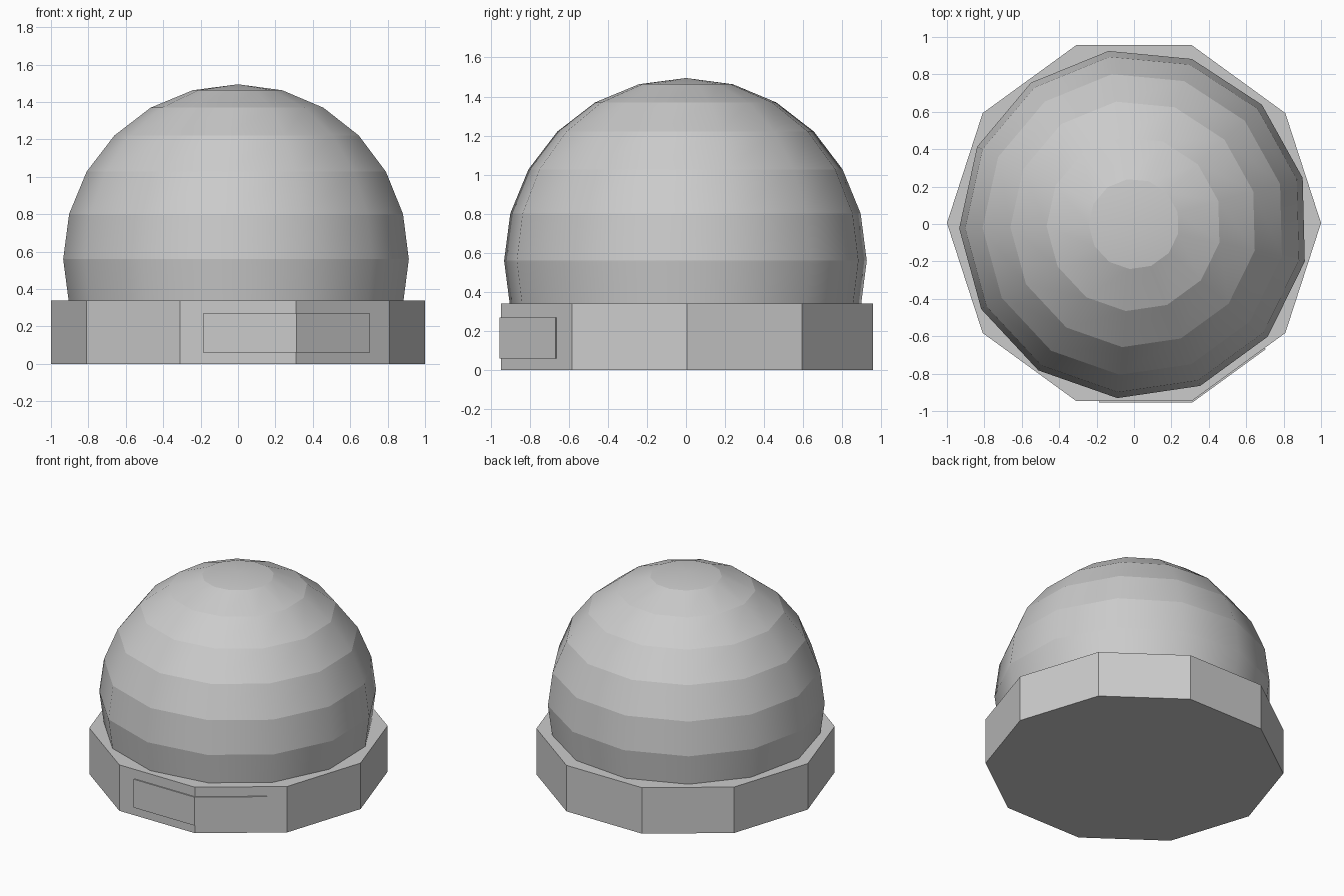
import bpy
import bmesh
from math import sin, cos, radians, tau

cube = bpy.data.objects.get("Cube")
if cube:
    bpy.data.objects.remove(cube, do_unlink=True)

# Single neutral grey
grey = bpy.data.materials.new("neutral_grey")
grey.use_nodes = True
colour = (0.6, 0.6, 0.6, 1)
grey.diffuse_color = colour
grey.node_tree.nodes["Principled BSDF"].inputs["Base Color"].default_value = colour

SHIFT_Y = 0.005
BASE_TOP = 0.34


def finish(name, bm):
    bmesh.ops.recalc_face_normals(bm, faces=bm.faces)
    mesh = bpy.data.meshes.new(name)
    bm.to_mesh(mesh)
    bm.free()
    mesh.materials.append(grey)
    obj = bpy.data.objects.new(name, mesh)
    bpy.context.collection.objects.link(obj)
    return obj


def prism(name, outline, z0, z1):
    """Extrude a plan outline upwards into a closed solid."""
    bm = bmesh.new()
    low = [bm.verts.new((x, y, z0)) for x, y in outline]
    high = [bm.verts.new((x, y, z1)) for x, y in outline]
    bm.faces.new(low)
    bm.faces.new(high)
    for i in range(len(outline)):
        j = (i + 1) % len(outline)
        bm.faces.new((low[i], low[j], high[j], high[i]))
    return finish(name, bm)


def decagon_corner(i, radius=1.0):
    a = tau * i / 10
    return (radius * cos(a), radius * sin(a) + SHIFT_Y)


def along(p, q, t):
    return (p[0] + (q[0] - p[0]) * t, p[1] + (q[1] - p[1]) * t)


# Ten-sided base
prism("base", [decagon_corner(i) for i in range(10)], 0, BASE_TOP)

# Thin plaque wrapped round the front corner of the base
def plaque_edge(radius):
    left, corner, right = (decagon_corner(i, radius) for i in (7, 8, 9))
    return [along(corner, left, 0.8), corner, along(corner, right, 0.78)]

prism("plaque", plaque_edge(1.009) + plaque_edge(0.999)[::-1], 0.06, 0.27)

# Faceted dome: thirteen sides, rings every 15 degrees, sunk slightly into the base
SIDES, RADIUS, CENTRE_Z = 13, 0.935, 0.56
bm = bmesh.new()
rings = []
for lat in range(-15, 90, 15):
    r, z = RADIUS * cos(radians(lat)), CENTRE_Z + RADIUS * sin(radians(lat))
    angles = [radians(15.3) + tau * i / SIDES for i in range(SIDES)]
    rings.append([bm.verts.new((r * cos(a), r * sin(a), z)) for a in angles])
tip = bm.verts.new((0, 0, CENTRE_Z + RADIUS))
for i in range(SIDES):
    j = (i + 1) % SIDES
    for low, high in zip(rings, rings[1:]):
        bm.faces.new((low[i], low[j], high[j], high[i]))
    bm.faces.new((rings[-1][i], rings[-1][j], tip))
bm.faces.new(rings[0])

# Smooth around each band, crisp between bands
for face in bm.faces:
    face.smooth = True
for edge in bm.edges:
    a, b = edge.verts
    edge.smooth = abs(a.co.z - b.co.z) > 0.001
finish("dome", bm)
